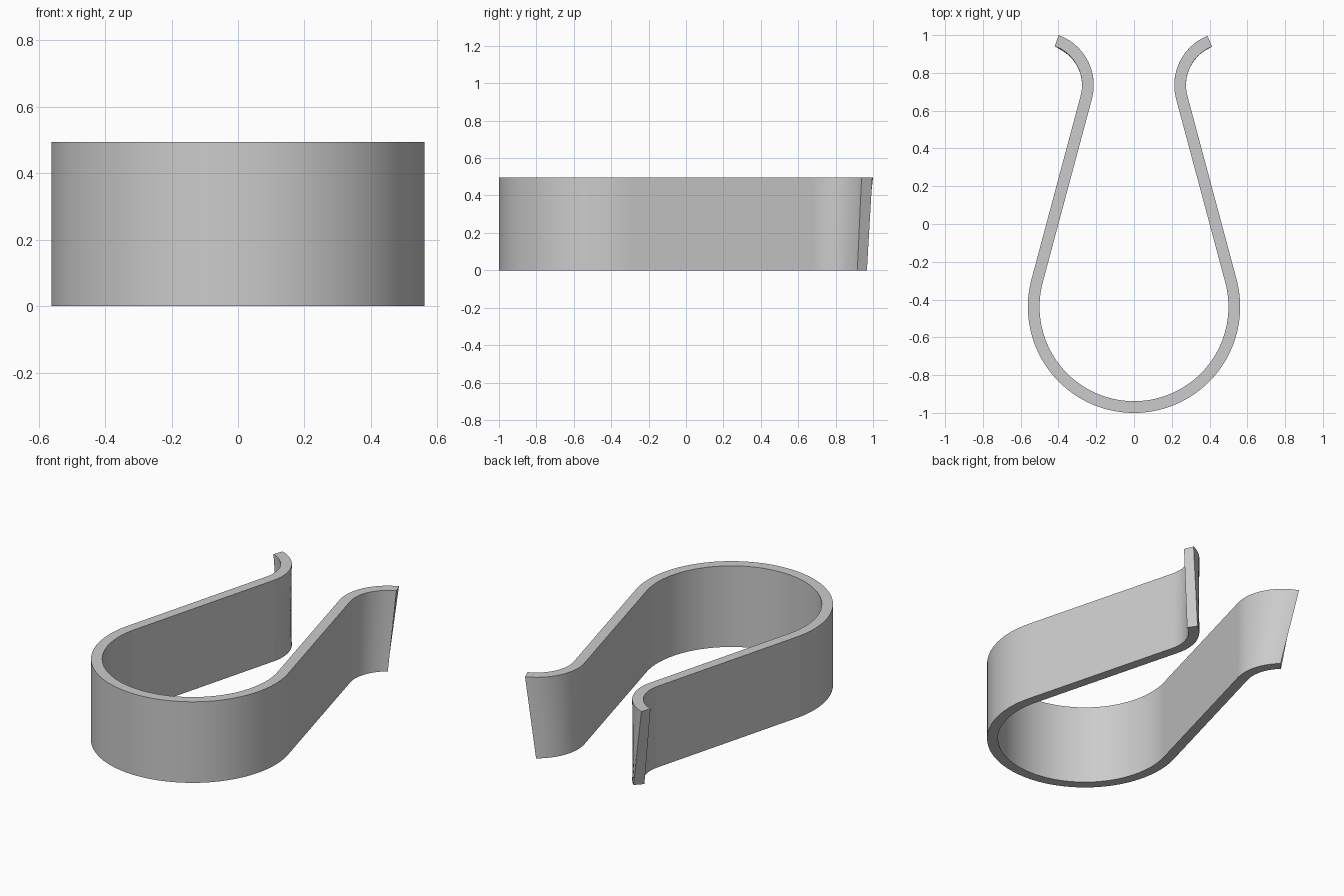
import bpy, bmesh
from math import radians, sin, cos
from mathutils import Vector

cube = bpy.data.objects.get("Cube")
if cube:
    bpy.data.objects.remove(cube, do_unlink=True)

HEIGHT = 0.495
HALF = 0.031                      # half the strip thickness
TILT = 15                         # lean of the straight arms, degrees
LOOP, LOOP_R = Vector((0, -0.438)), 0.531
LIP = Vector((0.495, 0.735))
tangent = Vector((cos(radians(TILT)), sin(radians(TILT))))
LIP_R = (LIP - LOOP).dot(tangent) - LOOP_R   # lip arc meets the arm smoothly


def arc(centre, radius, start, end, steps, side):
    """Points on an arc, each with the normal facing out of the clip."""
    result = []
    for i in range(steps + 1):
        a = radians(start + (end - start) * i / steps)
        d = Vector((cos(a), sin(a)))
        result.append((centre + d * radius, d * side))
    return result


def arm(lip_end):
    """Half of the strip: front of the loop, straight arm, curled lip."""
    return (arc(LOOP, LOOP_R, -90, TILT, 40, 1)
            + arc(LIP, LIP_R, 180 + TILT, lip_end, 28, -1))


def mirrored(path):
    flip = Vector((-1, 1))
    return [(p * flip, n * flip) for p, n in path]


def strip_path(right_end, left_end):
    return mirrored(arm(right_end))[:0:-1] + arm(left_end)


# Strip: the lips are cut at a slant, so they are shorter at the bottom
bottom = strip_path(132, 124.5)
top = strip_path(110, 112)
bm = bmesh.new()
rings = []
for (pb, nb), (pt, nt) in zip(bottom, top):
    corners = [(pb - nb * HALF, 0), (pb + nb * HALF, 0),
               (pt + nt * HALF, HEIGHT), (pt - nt * HALF, HEIGHT)]
    rings.append([bm.verts.new((p.x, p.y, z)) for p, z in corners])
for a, b in zip(rings, rings[1:]):
    for i in range(4):
        j = (i + 1) % 4
        bm.faces.new((a[i], a[j], b[j], b[i]))
bm.faces.new(rings[0])
bm.faces.new(rings[-1])
bmesh.ops.recalc_face_normals(bm, faces=bm.faces[:])

mesh = bpy.data.meshes.new("spring_clip")
bm.to_mesh(mesh)
bm.free()
clip = bpy.data.objects.new("spring_clip", mesh)
bpy.context.collection.objects.link(clip)

# Grey metal
grey = bpy.data.materials.new("plain_grey")
grey.use_nodes = True
colour = (0.6, 0.6, 0.6, 1)
grey.diffuse_color = colour
grey.node_tree.nodes["Principled BSDF"].inputs["Base Color"].default_value = colour
mesh.materials.append(grey)

# Smooth curves, crisp strip edges
bpy.ops.object.select_all(action='DESELECT')
clip.select_set(True)
bpy.context.view_layer.objects.active = clip
bpy.ops.object.shade_smooth_by_angle(angle=radians(30))
